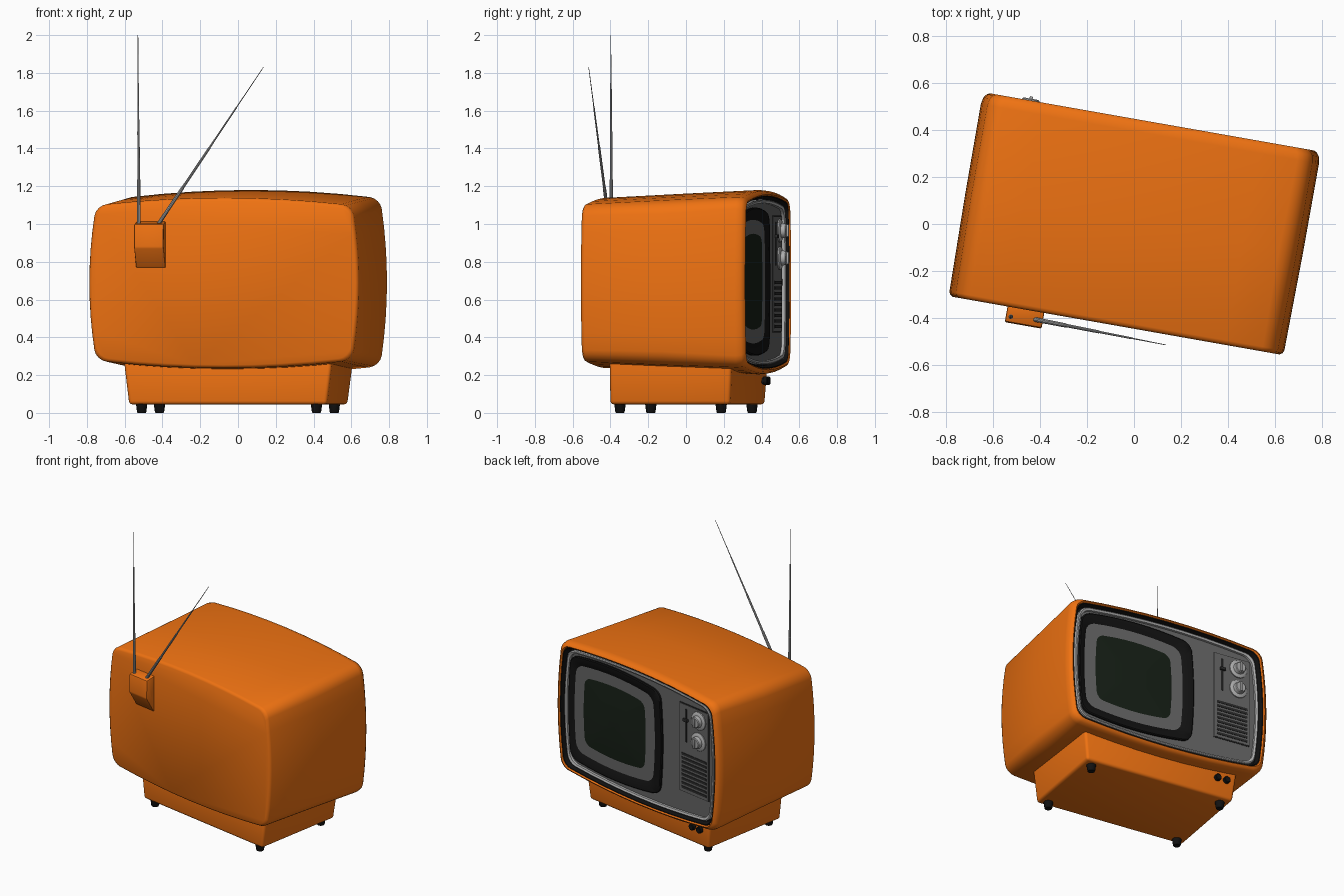
import bpy, bmesh
from math import radians, cos, sin, pi
from mathutils import Vector

if "Cube" in bpy.data.objects:
    bpy.data.objects.remove(bpy.data.objects["Cube"])

TURN = radians(-10)   # the whole set is turned slightly; its screen faces +y


def material(name, r, g, b):
    m = bpy.data.materials.new(name)
    m.diffuse_color = (r, g, b, 1)
    m.use_nodes = True
    m.node_tree.nodes["Principled BSDF"].inputs["Base Color"].default_value = m.diffuse_color
    return m


ORANGE = material("orange_plastic", 0.87, 0.17, 0.006)
BLACK = material("black_plastic", 0.006, 0.006, 0.006)
GLASS = material("dark_glass", 0.008, 0.014, 0.008)
PANEL = material("panel_grey", 0.13, 0.13, 0.13)
DARK = material("dark_grey", 0.025, 0.025, 0.025)
SILVER = material("silver", 0.42, 0.42, 0.42)


def finish(name, bm, mat, angle=35):
    bmesh.ops.recalc_face_normals(bm, faces=bm.faces)
    me = bpy.data.meshes.new(name)
    bm.to_mesh(me)
    bm.free()
    ob = bpy.data.objects.new(name, me)
    bpy.context.collection.objects.link(ob)
    me.materials.append(mat)
    ob.rotation_euler.z = TURN
    bpy.ops.object.select_all(action='DESELECT')
    ob.select_set(True)
    bpy.context.view_layer.objects.active = ob
    bpy.ops.object.shade_smooth_by_angle(angle=radians(angle))
    return ob


def outline(y, hx, hz, r=0.06, cx=0.0, cz=0.692):
    """Rounded rectangle whose four sides bulge outward."""
    flat = []
    for sx, sz, a0 in ((1, 1, 0), (-1, 1, 90), (-1, -1, 180), (1, -1, 270)):
        for i in range(5):
            a = radians(a0 + i * 22.5)
            flat.append((sx * (hx - r) + r * cos(a), sz * (hz - r) + r * sin(a)))
    pts = []
    for i, p in enumerate(flat):
        q = flat[(i + 1) % len(flat)]
        steps = 8 if i % 5 == 4 else 1      # subdivide the long sides
        for k in range(steps):
            t = k / steps
            x, z = p[0] + (q[0] - p[0]) * t, p[1] + (q[1] - p[1]) * t
            pts.append(Vector((cx + x * (1 - 0.05 * (z / hz) ** 2), y,
                               cz + z * (1 - 0.09 * (x / hx) ** 2))))
    return pts


def loft(name, rings, mat, ring_shape=False, angle=35):
    """Skin a list of outlines; capped, or closed on itself as a frame."""
    bm = bmesh.new()
    loops = [[bm.verts.new(p) for p in r] for r in rings]
    pairs = list(zip(loops, loops[1:]))
    if ring_shape:
        pairs.append((loops[-1], loops[0]))
    else:
        bm.faces.new(loops[0])
        bm.faces.new(loops[-1])
    for a, b in pairs:
        for i in range(len(a)):
            j = (i + 1) % len(a)
            bm.faces.new((a[i], a[j], b[j], b[i]))
    return finish(name, bm, mat, angle)


def turned(name, start, end, profile, mat, sides=20):
    """Round part: profile is (fraction along axis, radius)."""
    start, axis = Vector(start), Vector(end) - Vector(start)
    q = axis.to_track_quat('Z', 'Y')
    rings = [[start + axis * t + q @ Vector((r * cos(2 * pi * i / sides),
              r * sin(2 * pi * i / sides), 0)) for i in range(sides)] for t, r in profile]
    return loft(name, rings, mat)


def box(name, x, y, z, mat, bevel=0.0):
    bm = bmesh.new()
    bmesh.ops.create_cube(bm, size=1)
    for v in bm.verts:
        v.co = [lo + (hi - lo) * (c + 0.5) for c, (lo, hi) in zip(v.co, (x, y, z))]
    if bevel:
        bmesh.ops.bevel(bm, geom=bm.edges[:], offset=bevel, segments=2, profile=0.5, affect='EDGES')
    return finish(name, bm, mat)


# Cabinet: tapers to the rear, hollowed at the screen side
loft("cabinet", [
    outline(-0.44, 0.708, 0.434, cz=0.688),
    outline(-0.432, 0.720, 0.446, cz=0.688),
    outline(-0.42, 0.725, 0.451, cz=0.688),
    outline(0.0, 0.731, 0.471, 0.07, cz=0.69),
    outline(0.39, 0.732, 0.488),
    outline(0.42, 0.726, 0.484),
    outline(0.436, 0.714, 0.474),
    outline(0.442, 0.702, 0.464),
    outline(0.436, 0.695, 0.458),
    outline(0.38, 0.695, 0.458)], ORANGE, angle=50)

# Black recess lining, silver trim, grey fascia
loft("recess_liner", [
    outline(0.37, 0.698, 0.461), outline(0.434, 0.694, 0.457),
    outline(0.434, 0.689, 0.452), outline(0.395, 0.680, 0.443),
    outline(0.393, 0.640, 0.41), outline(0.37, 0.640, 0.41)], BLACK, True)
loft("silver_trim", [
    outline(0.38, 0.668, 0.437), outline(0.42, 0.668, 0.437),
    outline(0.424, 0.662, 0.431), outline(0.418, 0.650, 0.419),
    outline(0.38, 0.648, 0.417)], SILVER, True)
loft("fascia", [outline(0.375, 0.655, 0.424), outline(0.403, 0.655, 0.424)], PANEL)

# Screen surround and bulging glass
S = dict(cx=0.22, cz=0.695)
G = dict(cx=0.236, cz=0.695)
loft("screen_surround", [
    outline(0.39, 0.42, 0.392, **S), outline(0.414, 0.42, 0.392, **S),
    outline(0.419, 0.414, 0.386, **S), outline(0.417, 0.385, 0.358, **G),
    outline(0.402, 0.358, 0.325, **G), outline(0.39, 0.358, 0.325, **G)], BLACK, True)
loft("screen_glass", [outline(0.395 + 0.02 * (1 - s * s), 0.362 * s, 0.33 * s, 0.06 * s, **G)
                      for s in (1, 0.85, 0.65, 0.4, 0.15)], GLASS)

# Control plate with dials, slider and speaker slots
box("control_plate_edge", (-0.612, -0.348), (0.395, 0.406), (0.425, 1.045), DARK)
box("control_plate", (-0.606, -0.354), (0.395, 0.409), (0.431, 1.039), PANEL)
for i in range(9):
    z = 0.45 + i * 0.029
    box("speaker_slot", (-0.592, -0.37), (0.40, 0.412), (z, z + 0.016), DARK)
box("slider_track", (-0.417, -0.405), (0.40, 0.412), (0.78, 1.01), DARK)
box("slider_handle", (-0.43, -0.392), (0.40, 0.424), (0.925, 0.945), DARK, 0.003)
for z in (0.965, 0.82):
    turned("dial", (-0.525, 0.405, z), (-0.525, 0.45, z),
           [(0, 0.062), (0.25, 0.062), (0.35, 0.056), (0.4, 0.04), (0.9, 0.037), (1, 0.032)],
           SILVER, 24)
    box("dial_grip", (-0.532, -0.518), (0.44, 0.46), (z - 0.033, z + 0.033), SILVER, 0.003)

# Pedestal base: flares slightly upward
bm = bmesh.new()
bmesh.ops.create_cube(bm, size=1)
for v in bm.verts:
    up = v.co.z > 0
    v.co = ((0.562 if up else 0.532) * (1 if v.co.x > 0 else -1),
            (0.345 if up else 0.33) if v.co.y > 0 else -0.315,
            0.29 if up else 0.045)
bmesh.ops.bevel(bm, geom=bm.edges[:], offset=0.018, segments=3, profile=0.5, affect='EDGES')
finish("pedestal", bm, ORANGE)

# Feet and the two small base knobs
for sx in (-1, 1):
    for sy in (-1, 1):
        turned("foot", (sx * 0.47, sy * 0.272, 0), (sx * 0.47, sy * 0.272, 0.05),
               [(0, 0.022), (0.1, 0.025), (1, 0.031)], BLACK, 16)
for x in (-0.41, -0.475):
    turned("base_knob", (x, 0.33, 0.17), (x, 0.368, 0.17),
           [(0, 0.016), (0.35, 0.016), (0.4, 0.023), (0.9, 0.022), (1, 0.018)], BLACK, 16)

# Aerial holder: wedge profile on the rear face
bm = bmesh.new()
side = [(-0.43, 1.015), (-0.505, 1.0), (-0.508, 0.875), (-0.445, 0.768), (-0.43, 0.768)]
f = bm.faces.new([bm.verts.new((-0.47, y, z)) for y, z in side])
ext = bmesh.ops.extrude_face_region(bm, geom=[f])
for v in ext["geom"]:
    if isinstance(v, bmesh.types.BMVert):
        v.co.x = -0.311
bmesh.ops.bevel(bm, geom=bm.edges[:], offset=0.007, segments=2, profile=0.5, affect='EDGES')
finish("aerial_holder", bm, ORANGE)

# Telescopic aerials, stepped thinner toward the tip
STEPS = [(0, 0.010), (0.25, 0.009), (0.251, 0.0072), (0.5, 0.0065), (0.501, 0.005),
         (0.75, 0.004), (0.751, 0.0028), (1, 0.0015)]
turned("upright_aerial", (-0.448, -0.48, 0.98), (-0.4525, -0.484, 2.0), STEPS, SILVER, 10)
turned("slanted_aerial", (-0.358, -0.474, 0.98), (0.222, -0.484, 1.83), STEPS, SILVER, 10)
